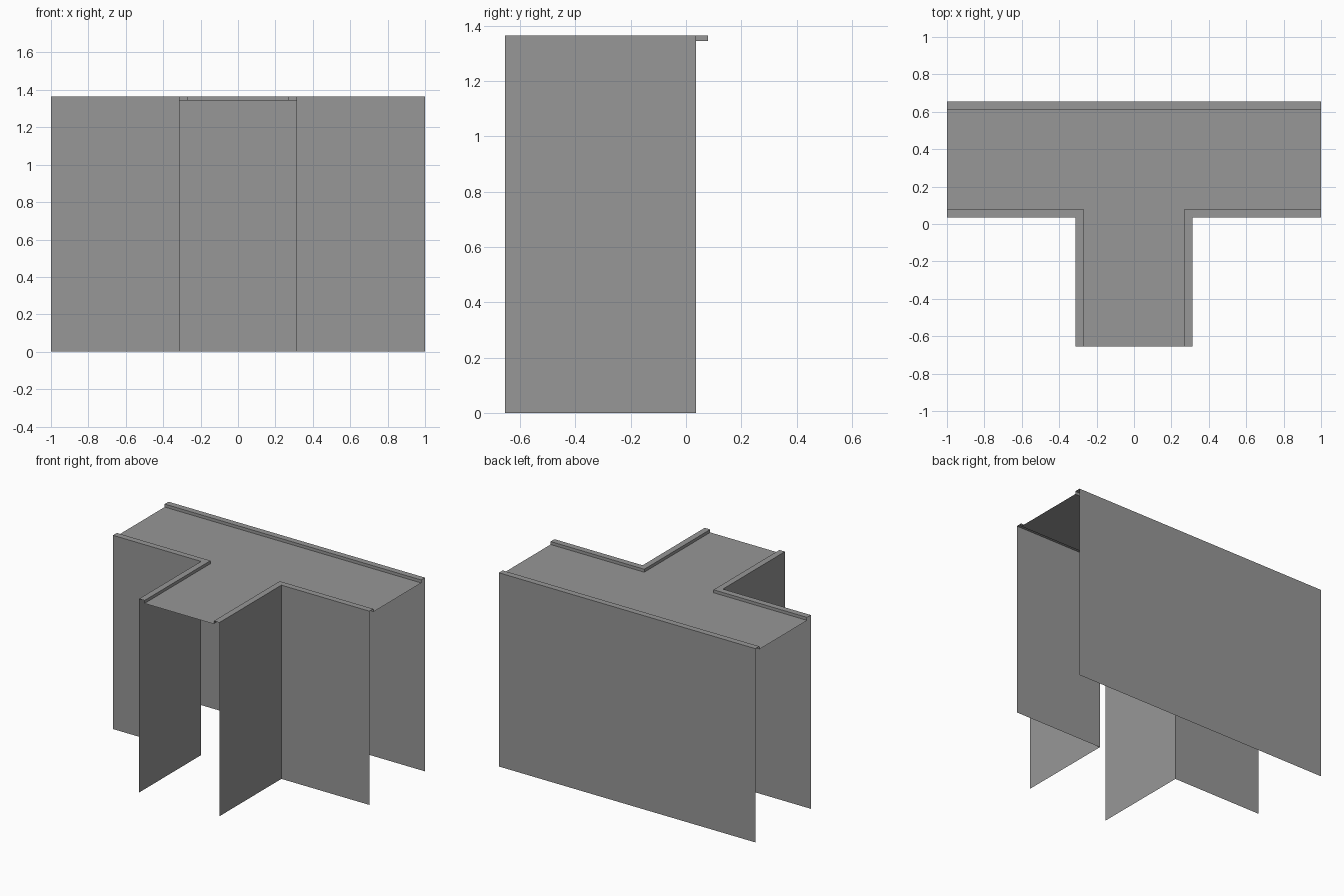
import bpy
import bmesh

cube = bpy.data.objects.get("Cube")
if cube:
    bpy.data.objects.remove(cube, do_unlink=True)

# Main dimensions
TOP, DECK = 1.365, 1.344      # kerb top and deck heights
KERB = 0.043                  # kerb width
HALF, BACK = 1.0, 0.655       # half length of the bar, half depth
FRONT, STEM = 0.036, 0.313    # front wall of the bar, half width of the stem

grey = bpy.data.materials.new("Concrete Grey")
grey.use_nodes = True
colour = (0.31, 0.31, 0.31, 1)
grey.diffuse_color = colour
bsdf = next(n for n in grey.node_tree.nodes if n.type == "BSDF_PRINCIPLED")
bsdf.inputs["Base Color"].default_value = colour


def make_object(name, bm):
    mesh = bpy.data.meshes.new(name)
    bm.to_mesh(mesh)
    bm.free()
    mesh.materials.append(grey)
    obj = bpy.data.objects.new(name, mesh)
    bpy.context.collection.objects.link(obj)


def sheet(name, rails):
    """Skin an open sheet between successive (path, height) rails."""
    bm = bmesh.new()
    rows = [[bm.verts.new((x, y, z)) for x, y in path] for path, z in rails]
    for low, high in zip(rows, rows[1:]):
        for i in range(len(low) - 1):
            bm.faces.new((low[i], low[i + 1], high[i + 1], high[i]))
    make_object(name, bm)


def mirrored(path):
    return [(-x, y) for x, y in reversed(path)]


def corner(inset):
    """Left-hand path from the stem end, round the inner corner, to the bar end."""
    return [(STEM - inset, -BACK), (STEM - inset, FRONT + inset), (HALF, FRONT + inset)]


def rear(inset):
    return [(HALF, BACK - inset), (-HALF, BACK - inset)]


# Thin walls, each capped by a hollow, open-ended kerb
edges = {
    "left": (corner(0), corner(KERB)),
    "right": (mirrored(corner(0)), mirrored(corner(KERB))),
    "back": (rear(0), rear(KERB)),
}
for side, (outer, inner) in edges.items():
    sheet(side + "_wall", [(outer, 0), (outer, TOP)])
    sheet(side + "_kerb", [(outer, TOP), (inner, TOP), (inner, DECK)])

# T-shaped deck between the kerbs
bm = bmesh.new()
outline = corner(KERB) + rear(KERB) + mirrored(corner(KERB))
bm.faces.new([bm.verts.new((x, y, DECK)) for x, y in outline])
make_object("deck", bm)
